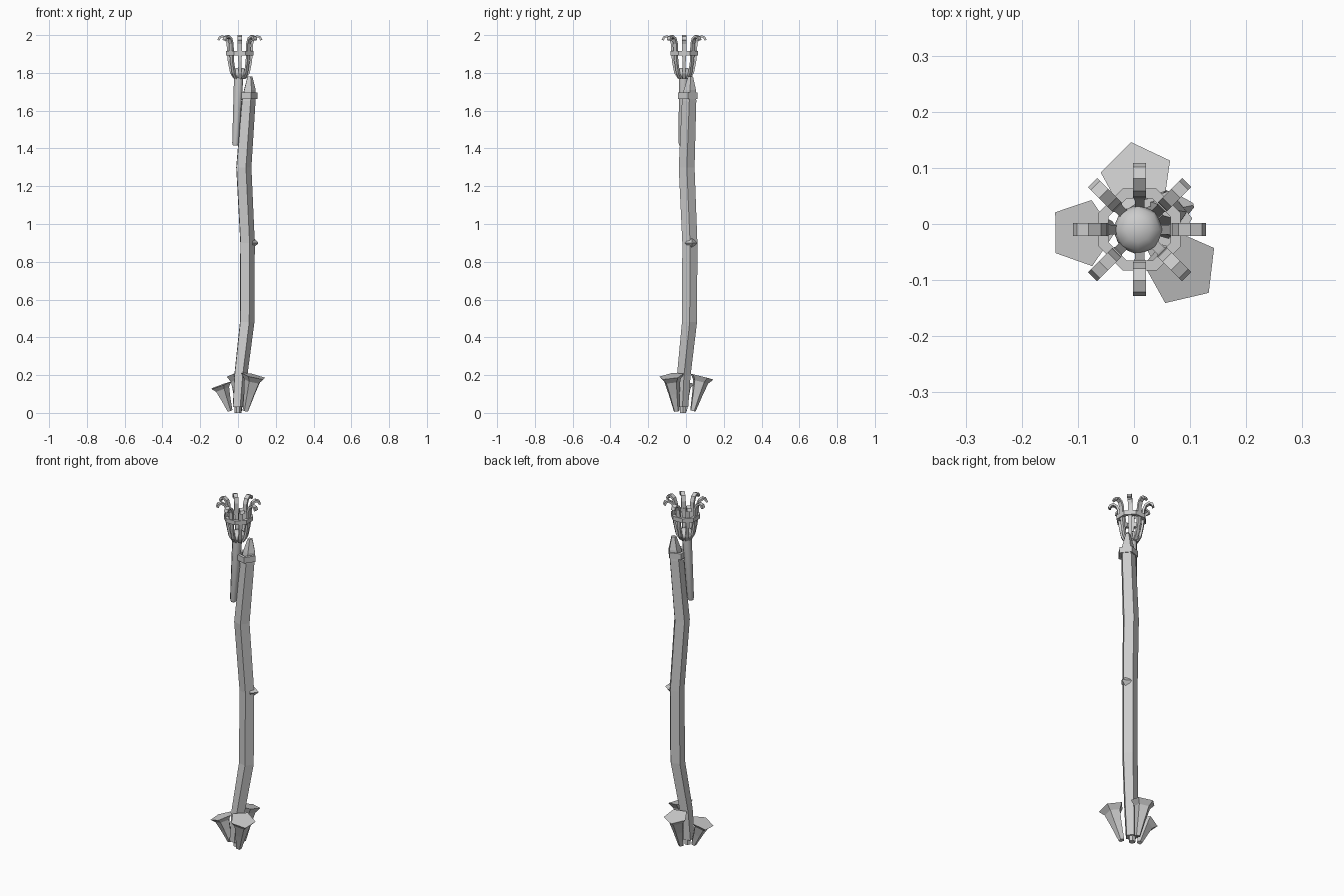
import bpy, bmesh, math
from mathutils import Vector, Matrix

if "Cube" in bpy.data.objects:
    bpy.data.objects.remove(bpy.data.objects["Cube"])

grey = bpy.data.materials.new("plain grey")
grey.use_nodes = True
colour = (0.6, 0.6, 0.6, 1)
grey.diffuse_color = colour
grey.node_tree.nodes["Principled BSDF"].inputs["Base Color"].default_value = colour


def finish(name, bm, smooth=False):
    bmesh.ops.recalc_face_normals(bm, faces=bm.faces)
    mesh = bpy.data.meshes.new(name)
    bm.to_mesh(mesh)
    bm.free()
    mesh.materials.append(grey)
    obj = bpy.data.objects.new(name, mesh)
    bpy.context.collection.objects.link(obj)
    if smooth:
        bpy.ops.object.select_all(action='DESELECT')
        obj.select_set(True)
        bpy.context.view_layer.objects.active = obj
        bpy.ops.object.shade_smooth_by_angle(angle=math.radians(50))
    return obj


def skin(bm, rings, closed=False):
    """Join rings of points into a tube, capped or looped at its ends."""
    loops = [[bm.verts.new(p) for p in ring] for ring in rings]
    pairs = list(zip(loops, loops[1:]))
    if closed:
        pairs.append((loops[-1], loops[0]))
    else:
        bm.faces.new(loops[0])
        bm.faces.new(loops[-1])
    for a, b in pairs:
        for i in range(len(a)):
            j = (i + 1) % len(a)
            bm.faces.new((a[i], a[j], b[j], b[i]))


def circle(centre, radius, sides, turn=0.0, rot=None):
    pts = []
    for i in range(sides):
        a = turn + math.tau * i / sides
        p = Vector((math.cos(a), math.sin(a), 0)) * radius
        pts.append(Vector(centre) + (rot @ p if rot else p))
    return pts


def tube(name, stations, sides, turn=0.0, smooth=False):
    """stations: (x, y, z, radius)"""
    bm = bmesh.new()
    skin(bm, [circle(s[:3], s[3], sides, turn) for s in stations])
    return finish(name, bm, smooth)


def hoop(name, centre, outer, inner, height, sides, turn=0.0):
    bm = bmesh.new()
    low, high = Vector(centre), Vector(centre) + Vector((0, 0, height))
    skin(bm, [circle(c, r, sides, turn) for c, r in
              ((low, inner), (low, outer), (high, outer), (high, inner))], closed=True)
    return finish(name, bm)


# Crooked five-sided post with its foot peg
tube("post", [(0, -.02, .03, .033), (.012, -.012, .2, .038), (.045, .018, .48, .042),
              (.047, .02, .9, .042), (.027, .003, 1.3, .044), (.053, .016, 1.65, .04),
              (.06, .02, 1.71, .034), (.062, .024, 1.78, .014)], 5, math.radians(2))
tube("foot_peg", [(0, -.015, 0, .018), (0, -.015, .05, .018)], 6)

# Collar holding the torch to the post
hoop("collar", (.05, .008, 1.663), .054, .036, .034, 5, math.radians(2))

# Thorn on the post
bm = bmesh.new()
bmesh.ops.create_cone(bm, cap_ends=True, segments=4, radius1=.034, radius2=.004, depth=.035,
                      matrix=Matrix.Translation((.089, .03, .9))
                      @ Vector((1, .2, 0)).to_track_quat('Z', 'Y').to_matrix().to_4x4())
finish("thorn", bm)

# Flared five-sided stakes around the foot: base, top centre, top radius, turn
stakes = {
    "back_stake": ((.006, .036, .01), (.006, .083, .193), .066, 100),
    "right_stake": ((-.043, -.008, .01), (-.093, -.016, .145), .062, 0),
    "front_left_stake": ((.04, -.05, .01), (.084, -.078, .195), .069, 30),
}
for name, (base, top, radius, turn) in stakes.items():
    base, top = Vector(base), Vector(top)
    rot = Vector((0, 0, 1)).rotation_difference(top - base).to_matrix()
    bm = bmesh.new()
    skin(bm, [circle(base.lerp(top, t), radius * k, 5, math.radians(turn), rot)
              for t, k in ((0, .23), (.5, .46), (.85, .66), (1, 1))])
    finish(name, bm)

# Tapered torch handle
tube("torch_handle", [(-.014, -.023, 1.415, .014), (-.013, -.022, 1.43, .019),
                      (.004, -.012, 1.79, .027)], 8, math.radians(22.5), True)

# Domed cup at the bottom of the basket
hub = Vector((.01, -.01, 0))
bm = bmesh.new()
bmesh.ops.create_uvsphere(bm, u_segments=8, v_segments=6, radius=.045,
                          matrix=Matrix.Translation(hub + Vector((-.003, 0, 1.797)))
                          @ Matrix.Diagonal((1, 1, .7, 1)))
finish("basket_cup", bm, True)

# Basket hoop
hoop("basket_hoop", hub + Vector((0, 0, 1.893)), .079, .06, .024, 8, math.radians(22.5))

# Eight ribs that rise through the hoop and curl outward
path = [(.028, 1.772), (.046, 1.8), (.058, 1.86), (.063, 1.92), (.064, 1.955),
        (.074, 1.982), (.092, 1.994), (.107, 1.988), (.113, 1.973)]
thick, half_width = .006, .0115
bm = bmesh.new()
for n in range(8):
    spin = Matrix.Rotation(math.tau * n / 8, 3, 'Z')
    rings = []
    for i, (r, z) in enumerate(path):
        a, b = path[max(i - 1, 0)], path[min(i + 1, len(path) - 1)]
        along = Vector((b[0] - a[0], 0, b[1] - a[1])).normalized()
        across = Vector((along.z, 0, -along.x)) * thick
        side = Vector((0, half_width * (.75 if i < 3 else 1), 0))
        p = Vector((r, 0, z))
        rings.append([hub + spin @ q for q in
                      (p + across + side, p + across - side, p - across - side, p - across + side)])
    skin(bm, rings)
finish("basket_ribs", bm)
